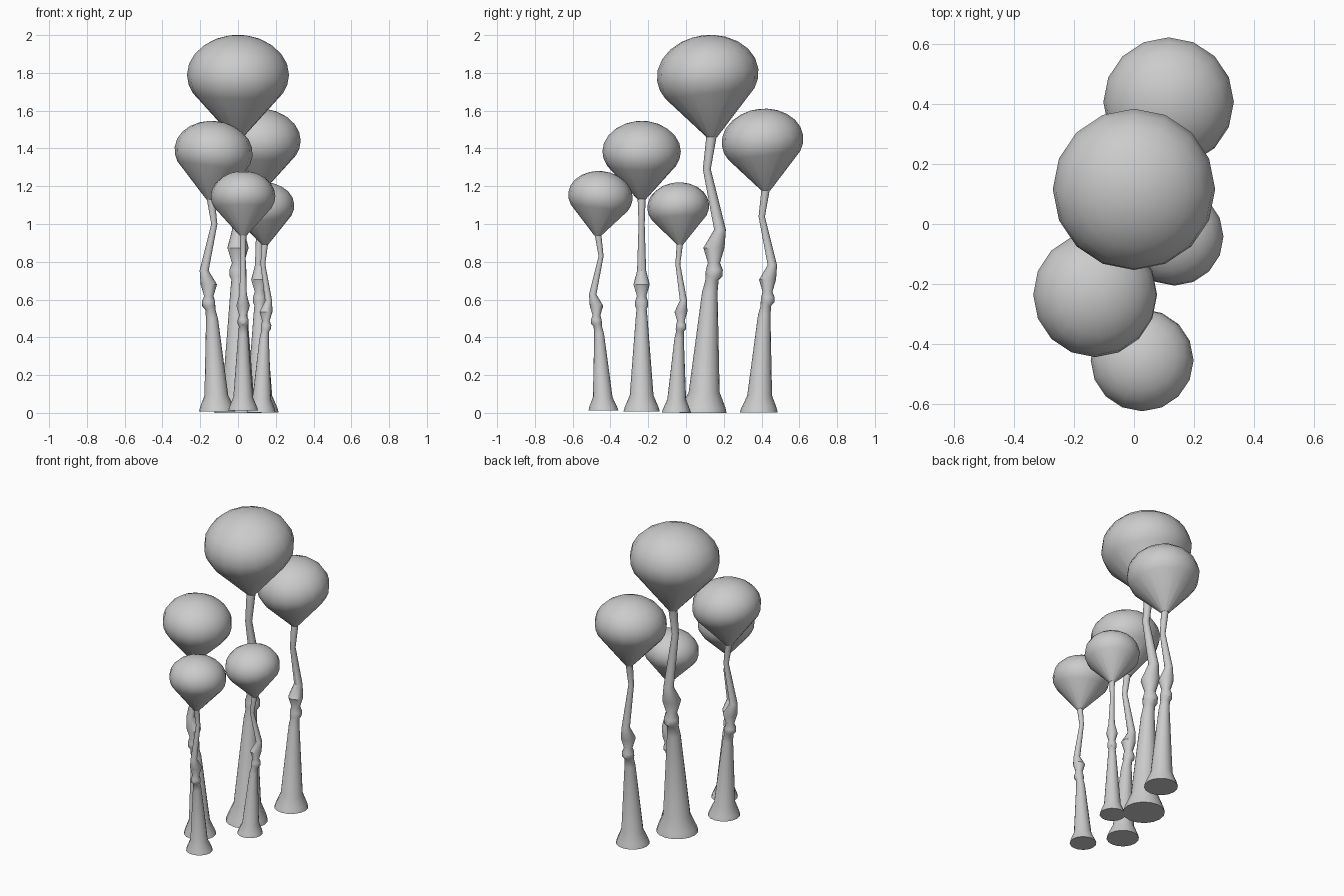
import bpy, bmesh
from math import sin, cos, pi, radians, sqrt

if "Cube" in bpy.data.objects:
    bpy.data.objects.remove(bpy.data.objects["Cube"])

SIDES = 16

# Stem rings: (bend offset, height, radius), for a mushroom one unit tall
STEM = [(0, 0, .0625), (.001, .015, .058), (.003, .055, .041), (.018, .32, .0205), (.024, .352, .0175),
        (.029, .362, .0225), (.030, .379, .0225), (.029, .397, .016),
        (.029, .437, .028), (.045, .485, .0155), (.010, .645, .0105),
        (.0235, .74, .014)]

# Cap: straight cone below, tilted flattened dome above
CAP_TILT = radians(7)
CAP_OFF, CAP_Z, CAP_R, CAP_H = .0125, .895, .135, .105


def loft(name, rings, base, scale, turn, cap_start=True):
    """Skin a stack of (offset, z, radius, tilt) rings; a zero radius closes to a point."""
    bm = bmesh.new()
    loops = []
    for off, z, r, tilt in rings:
        loop = []
        for i in range(1 if r == 0 else SIDES):
            a = 2 * pi * i / SIDES
            u, v = r * cos(a), r * sin(a)
            x, h = off + u * cos(tilt), z + u * sin(tilt)
            loop.append(bm.verts.new(((x * cos(turn) - v * sin(turn)) * scale,
                                      (x * sin(turn) + v * cos(turn)) * scale,
                                      h * scale)))
        loops.append(loop)
    for lo, hi in zip(loops, loops[1:]):
        for i in range(SIDES):
            j = (i + 1) % SIDES
            if len(hi) == 1:
                bm.faces.new((lo[i], lo[j], hi[0]))
            else:
                bm.faces.new((lo[i], lo[j], hi[j], hi[i]))
    bm.faces.new(loops[0][::-1])
    if len(loops[-1]) > 1:
        bm.faces.new(loops[-1])
    mesh = bpy.data.meshes.new(name)
    bm.to_mesh(mesh)
    bm.free()
    ob = bpy.data.objects.new(name, mesh)
    bpy.context.collection.objects.link(ob)
    ob.location = base
    bpy.ops.object.select_all(action='DESELECT')
    ob.select_set(True)
    bpy.context.view_layer.objects.active = ob
    bpy.ops.object.shade_smooth_by_angle(angle=radians(40))
    return ob


def cap_rings():
    rings = [(.0235, .73, .014, 0)]
    # latitude angles from the rim up to the pole
    for lat in (-28, -14, 0, 16, 32, 48, 64, 78, 90):
        t = radians(lat)
        d = CAP_H * sin(t)
        r = 0 if lat == 90 else CAP_R * cos(t)
        rings.append((CAP_OFF - d * sin(CAP_TILT), CAP_Z + d * cos(CAP_TILT), r, CAP_TILT))
    return rings


def mushroom(name, base, height, bend_direction):
    turn = radians(bend_direction)
    loft(name + "_stem", [(o, z, r, 0) for o, z, r in STEM], base, height, turn)
    loft(name + "_cap", cap_rings(), base, height, turn)


# The cluster: name, base position, height, direction the stem bends
for spec in [("tallest_mushroom", (0, .09, 0), 2.0, 90),
             ("back_mushroom", (.115, .385, .003), 1.607, 90),
             ("left_mushroom", (-.11, -.235, .008), 1.537, 180),
             ("front_mushroom", (.027, -.437, .013), 1.267, 270),
             ("right_mushroom", (.123, -.052, .003), 1.217, 45)]:
    mushroom(*spec)
